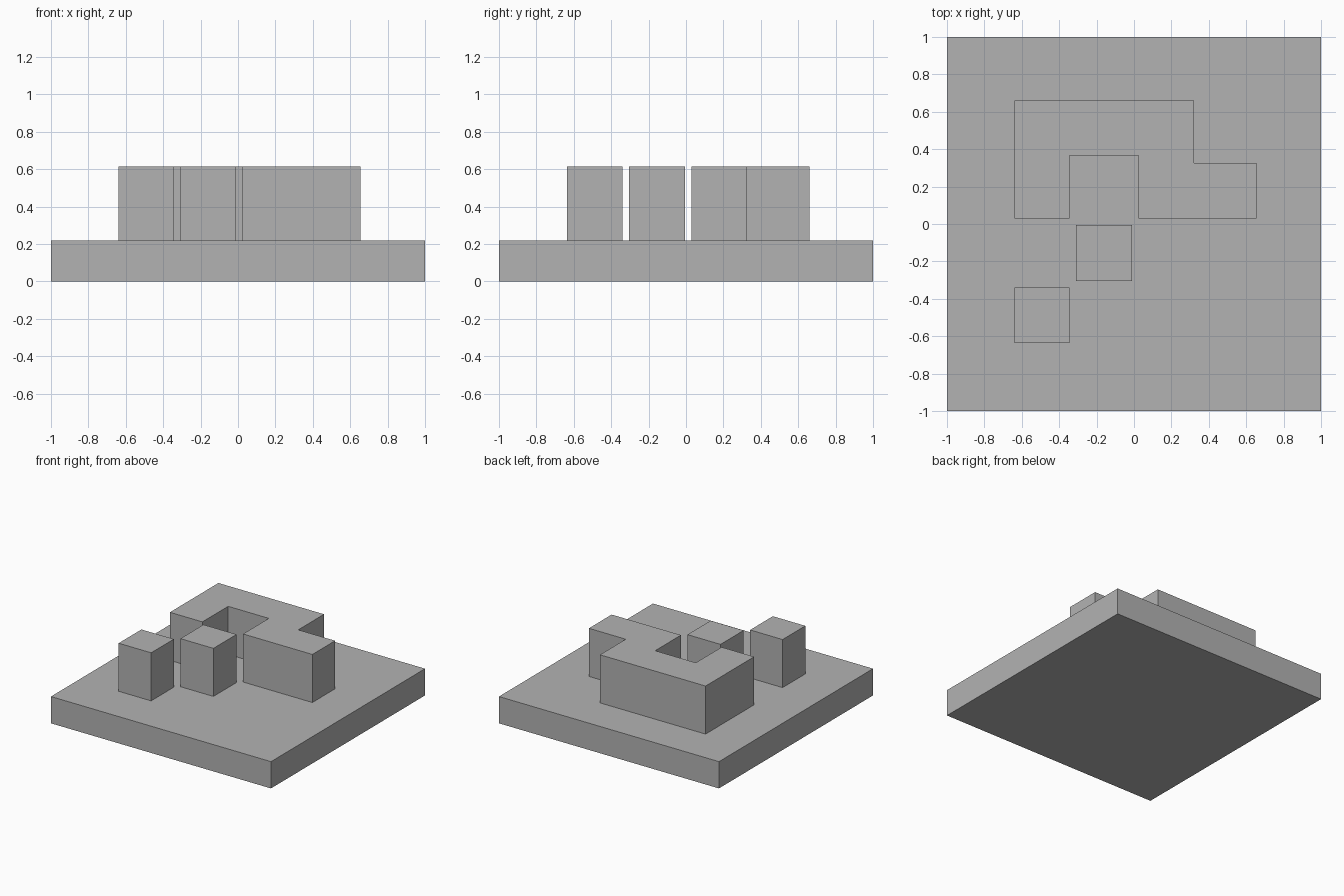
import bpy
import bmesh

old = bpy.data.objects.get("Cube")
if old:
    bpy.data.objects.remove(old, do_unlink=True)

GREY = (0.45, 0.45, 0.45, 1)
grey = bpy.data.materials.new("plain grey")
grey.use_nodes = True
grey.diffuse_color = GREY
grey.node_tree.nodes["Principled BSDF"].inputs["Base Color"].default_value = GREY

BASE_TOP, BLOCK_TOP = 0.22, 0.615


def prism(name, outline, bottom, top):
    """Extrude a flat plan outline upwards into a solid block."""
    bm = bmesh.new()
    face = bm.faces.new([bm.verts.new((x, y, bottom)) for x, y in outline])
    result = bmesh.ops.extrude_face_region(bm, geom=[face], use_keep_orig=True)
    risen = [v for v in result["geom"] if isinstance(v, bmesh.types.BMVert)]
    bmesh.ops.translate(bm, verts=risen, vec=(0, 0, top - bottom))
    bmesh.ops.recalc_face_normals(bm, faces=bm.faces)
    mesh = bpy.data.meshes.new(name)
    bm.to_mesh(mesh)
    bm.free()
    mesh.materials.append(grey)
    obj = bpy.data.objects.new(name, mesh)
    bpy.context.collection.objects.link(obj)
    return obj


def rectangle(x0, y0, x1, y1):
    return [(x0, y0), (x1, y0), (x1, y1), (x0, y1)]


# Square base slab
prism("base_slab", rectangle(-1, -1, 1, 1), 0, BASE_TOP)

# Two separate square blocks
prism("front_block", rectangle(-0.64, -0.635, -0.345, -0.34), BASE_TOP, BLOCK_TOP)
prism("middle_block", rectangle(-0.31, -0.305, -0.01, -0.005), BASE_TOP, BLOCK_TOP)

# Stepped block with a notch in its front
stepped_plan = [(-0.64, 0.03), (-0.345, 0.03), (-0.345, 0.365), (0.025, 0.365),
                (0.025, 0.03), (0.655, 0.03), (0.655, 0.325), (0.32, 0.325),
                (0.32, 0.66), (-0.64, 0.66)]
prism("stepped_block", stepped_plan, BASE_TOP, BLOCK_TOP)
